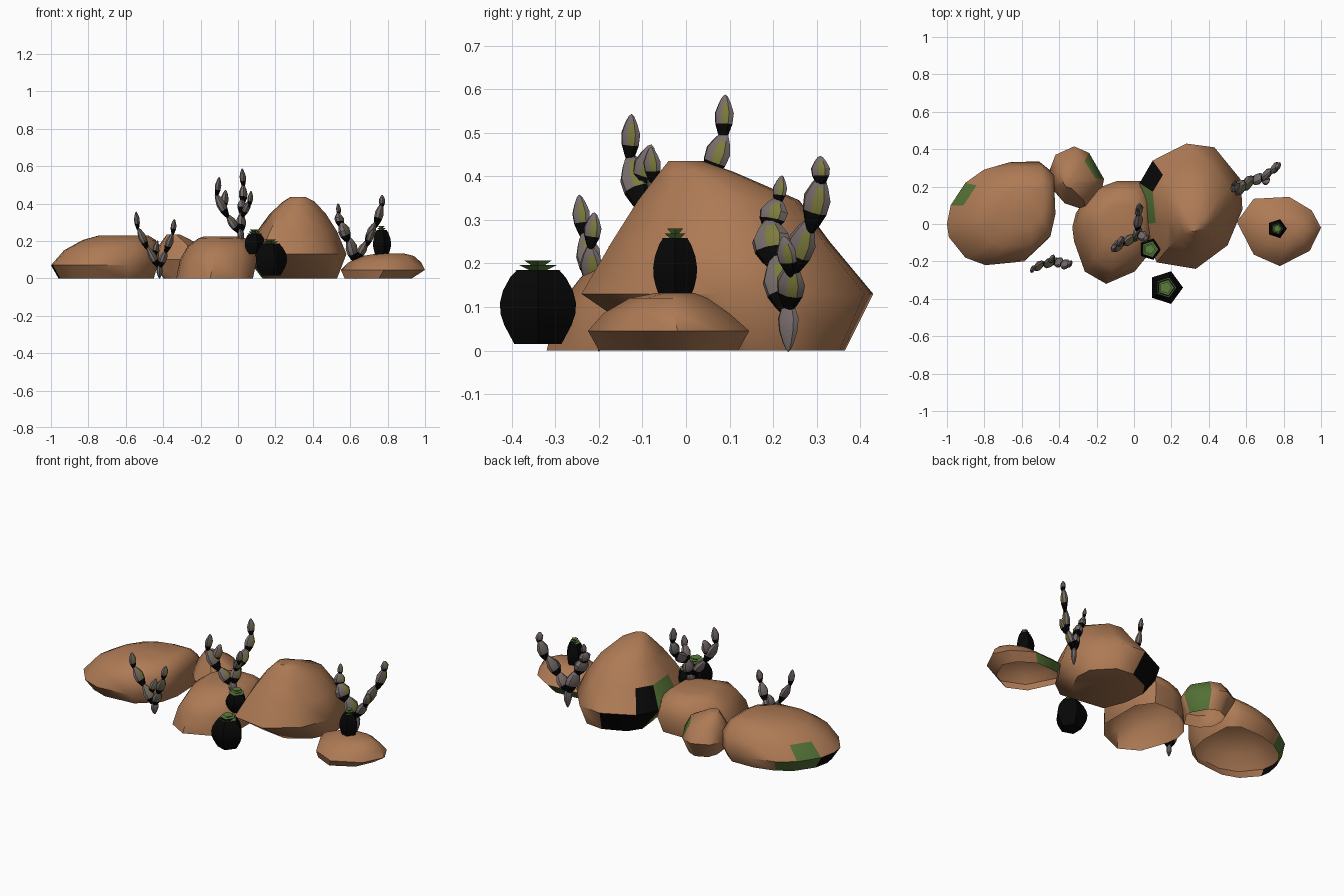
import bpy, bmesh, math
from mathutils import Vector, Matrix


def material(name, rgb):
    m = bpy.data.materials.new(name)
    m.diffuse_color = (*rgb, 1)
    return m


SAND = material("sandstone_brown", (0.42, 0.195, 0.09))
MOSS = material("moss_green", (0.085, 0.16, 0.035))
BLACK = material("black", (0.002, 0.002, 0.002))
GREY = material("mauve_grey", (0.19, 0.155, 0.15))
OLIVE = material("olive", (0.2, 0.2, 0.045))
LEAF = material("leaf_green", (0.1, 0.2, 0.045))


def finish(name, bm, mats, angle):
    bmesh.ops.recalc_face_normals(bm, faces=bm.faces)
    me = bpy.data.meshes.new(name)
    bm.to_mesh(me)
    bm.free()
    for m in mats:
        me.materials.append(m)
    ob = bpy.data.objects.new(name, me)
    bpy.context.collection.objects.link(ob)
    bpy.ops.object.select_all(action='DESELECT')
    ob.select_set(True)
    bpy.context.view_layer.objects.active = ob
    bpy.ops.object.shade_smooth_by_angle(angle=math.radians(angle))
    return ob


def loft(bm, outline, levels, bottom=False):
    """Stack the outline, fitted to each level's (z, x0, x1, y0, y1); cap the top."""
    xs, ys = [p[0] for p in outline], [p[1] for p in outline]
    fit = lambda v, r, a, b: a + (v - min(r)) / (max(r) - min(r)) * (b - a)
    rings = [[bm.verts.new((fit(x, xs, x0, x1), fit(y, ys, y0, y1), z))
              for x, y in outline] for z, x0, x1, y0, y1 in levels]
    n = len(outline)
    for a, b in zip(rings, rings[1:]):
        for i in range(n):
            j = (i + 1) % n
            bm.faces.new((a[i], a[j], b[j], b[i]))
    bm.faces.new(rings[-1])
    if bottom:
        bm.faces.new(rings[0][::-1])


def rock(name, outline, levels, rule=lambda c: 0, bottom=False):
    bm = bmesh.new()
    loft(bm, outline, levels, bottom)
    for f in bm.faces:
        f.material_index = rule(f.calc_center_median())
    finish(name, bm, [SAND, MOSS, BLACK], 48)


# Rocks: widest outline seen from above, then stacked levels
rock("left_rock",
     [(-1, 0), (-.98, .1), (-.9, .22), (-.8, .29), (-.66, .33), (-.5, .335), (-.43, .28),
      (-.42, .05), (-.45, -.08), (-.58, -.2), (-.79, -.22), (-.9, -.18), (-.99, -.07)],
     [(0, -.96, -.45, -.17, .3), (.07, -1, -.43, -.22, .335), (.15, -.93, -.42, -.19, .31),
      (.205, -.83, -.44, -.12, .25), (.23, -.74, -.48, -.02, .2)],
     lambda c: 0 if c.y < -.06 or c.x > -.82 or c.z > .13 or (c.z > .08 and not .1 < c.y < .2)
     else 2 if c.y < .07 else 1)

rock("small_rock",
     [(-.45, .29), (-.42, .37), (-.32, .415), (-.24, .38), (-.16, .24), (-.17, .19),
      (-.25, .07), (-.37, .11), (-.44, .19)],
     [(0, -.4, -.2, .12, .36), (.1, -.45, -.16, .07, .415), (.18, -.42, -.205, .13, .36),
      (.235, -.38, -.31, .19, .27)],
     lambda c: 1 if c.z < .15 and c.x > -.26 and c.y > .25 else 0)

rock("middle_rock",
     [(-.33, 0), (-.31, .08), (-.21, .19), (-.1, .23), (.03, .23), (.1, .13), (.1, -.15),
      (.02, -.25), (-.14, -.32), (-.26, -.25), (-.32, -.08)],
     [(0, -.33, .08, -.32, .2), (.1, -.31, .1, -.295, .23), (.17, -.27, .08, -.24, .2),
      (.215, -.21, .04, -.14, .15), (.225, -.18, .0, -.08, .1)])

# The large rock overhangs its narrow foot at the front
rock("large_rock",
     [(.03, .22), (.1, .34), (.28, .43), (.43, .41), (.57, .24), (.58, .08), (.5, -.11),
      (.33, -.235), (.12, -.2), (.05, 0)],
     [(0, .13, .53, -.05, .365), (.13, .03, .58, -.24, .43), (.25, .1, .53, -.17, .33),
      (.345, .17, .47, -.11, .26), (.41, .24, .41, -.06, .11), (.435, .28, .36, -.04, .04)],
     lambda c: 0 if c.x > .27 or c.z > .2 or c.y < .05 else
     1 if c.y < .2 else 2 if c.z < .1 or c.x < .12 else 0, bottom=True)

rock("right_flat_rock",
     [(.55, .01), (.64, .13), (.83, .14), (.95, .07), (1, -.02), (.94, -.14), (.78, -.22),
      (.64, -.16)],
     [(0, .57, .93, -.2, .12), (.045, .55, 1, -.225, .145), (.085, .59, .98, -.19, .1),
      (.12, .67, .94, -.13, .05), (.132, .74, .89, -.07, .02)],
     lambda c: 1 if c.z < .05 and c.y > .11 else 0)

# Barrel cacti: five-sided bodies crowned by stacked flaring leaf rings
PENTA = [(math.cos(k * math.tau / 5), math.sin(k * math.tau / 5)) for k in range(5)]


def ring(x, y, z, r):
    return (z, x - .81 * r, x + r, y - .95 * r, y + .95 * r)


def barrel(name, x, y, z0, z1, r, crown):
    bm = bmesh.new()
    shape = [(0, .62), (.25, .88), (.4, .98), (.55, 1), (.72, .92), (.9, .73), (1, .55)]
    loft(bm, PENTA, [ring(x, y, z0 + t * (z1 - z0), r * s) for t, s in shape], True)
    finish(name + "_body", bm, [BLACK], 40)
    bm = bmesh.new()
    for k, s in enumerate((1, .8, .6)):
        z = z1 - .014 + k * .011
        loft(bm, PENTA, [ring(x, y, z, crown * s * .35), ring(x, y, z + .014, crown * s)])
    finish(name + "_leaves", bm, [LEAF], 30)


barrel("front_barrel_cactus", .17, -.34, .015, .185, .092, .056)
barrel("middle_barrel_cactus", .085, -.135, .13, .24, .06, .046)
barrel("right_barrel_cactus", .765, -.025, .11, .258, .053, .032)


# Prickly pears: a stem, then chains of pointed pads, black below, grey above, olive patches
def prickly_pear(name, pads):
    bm = bmesh.new()
    for k, (a, b, w) in enumerate(pads):
        a, b = Vector(a), Vector(b)
        axis = b - a
        n = axis.normalized()
        wide = Vector((.45, .9, 0))
        wide = (wide - n * wide.dot(n)).normalized()
        thin = n.cross(wide)
        mid = (a + b) / 2
        new = bmesh.ops.create_uvsphere(bm, u_segments=8, v_segments=7, radius=1)["verts"]
        for v in new:
            x, y, t = v.co
            taper = w * (1.1 - .5 * abs(t - .1))
            v.co = mid + wide * x * taper + thin * y * taper * .6 + axis * t * .53
        for f in {f for v in new for f in v.link_faces}:
            d = f.calc_center_median() - mid
            t = d.dot(n) / axis.length + .5
            side = -d.dot(thin) / w
            if k:
                f.material_index = (1 if t < .4 else
                                    2 if t < .8 and side > .3 and d.dot(wide) > 0 else 0)
    finish(name, bm, [GREY, BLACK, OLIVE], 30)


prickly_pear("left_prickly_pear", [
    ((-.42, -.2, .0), (-.42, -.2, .08), .024),
    ((-.42, -.2, .05), (-.485, -.215, .17), .03),
    ((-.48, -.21, .15), (-.535, -.235, .27), .03),
    ((-.535, -.235, .255), (-.545, -.245, .355), .022),
    ((-.42, -.2, .05), (-.385, -.21, .15), .03),
    ((-.39, -.21, .13), (-.35, -.22, .24), .03),
    ((-.35, -.22, .23), (-.34, -.21, .315), .022),
    ((-.45, -.2, .11), (-.43, -.175, .2), .024)])

prickly_pear("middle_prickly_pear", [
    ((.02, -.07, .19), (.01, -.07, .27), .026),
    ((.01, -.07, .24), (-.06, -.1, .34), .034),
    ((-.05, -.1, .32), (-.12, -.13, .45), .036),
    ((-.08, -.11, .36), (-.065, -.08, .47), .03),
    ((-.115, -.13, .43), (-.1, -.125, .54), .024),
    ((.015, -.07, .24), (.02, -.03, .35), .036),
    ((.02, -.04, .33), (.025, .06, .42), .034),
    ((.025, .05, .39), (.03, .09, .5), .032),
    ((.03, .085, .48), (.022, .09, .585), .024),
    ((.02, -.05, .32), (.065, -.075, .42), .028),
    ((.06, -.075, .38), (.07, -.08, .465), .022)])

prickly_pear("right_prickly_pear", [
    ((.63, .235, 0), (.63, .235, .12), .026),
    ((.63, .235, .08), (.59, .205, .22), .045),
    ((.59, .2, .19), (.55, .19, .3), .046),
    ((.55, .19, .27), (.535, .21, .35), .036),
    ((.54, .21, .33), (.535, .22, .4), .018),
    ((.63, .235, .09), (.69, .245, .2), .035),
    ((.68, .24, .17), (.735, .285, .3), .034),
    ((.735, .285, .27), (.77, .312, .4), .034),
    ((.77, .31, .375), (.77, .308, .445), .024),
    ((.69, .24, .17), (.72, .225, .26), .026)])
